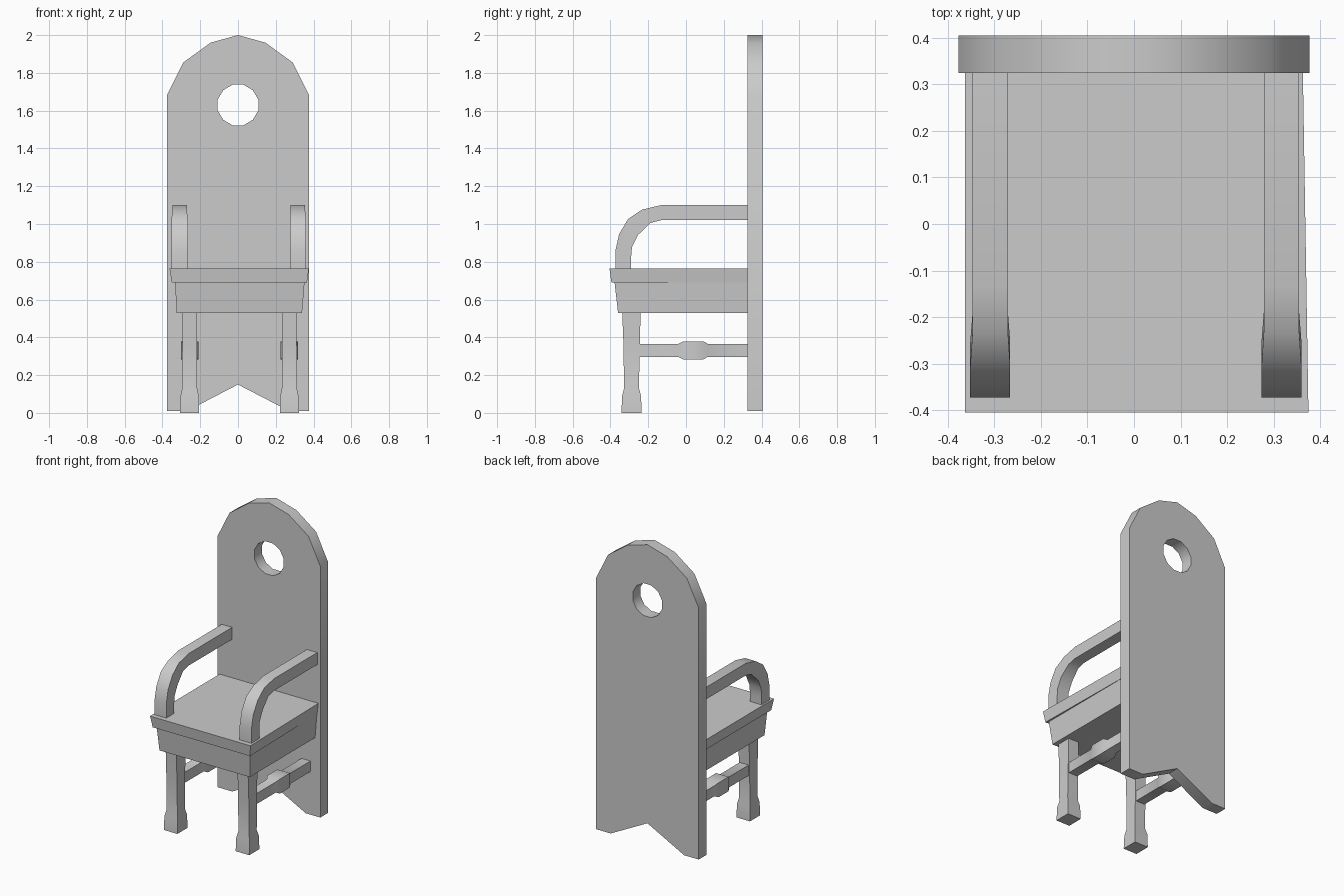
import bpy, bmesh, math
from mathutils import Vector

cube = bpy.data.objects.get("Cube")
if cube:
    bpy.data.objects.remove(cube, do_unlink=True)

mat = bpy.data.materials.new("grey wood")
mat.use_nodes = True
GREY = (0.6, 0.6, 0.6, 1)
mat.diffuse_color = GREY
mat.node_tree.nodes["Principled BSDF"].inputs["Base Color"].default_value = GREY


def finish(name, bm):
    bmesh.ops.recalc_face_normals(bm, faces=bm.faces)
    mesh = bpy.data.meshes.new(name)
    bm.to_mesh(mesh)
    bm.free()
    mesh.materials.append(mat)
    ob = bpy.data.objects.new(name, mesh)
    bpy.context.collection.objects.link(ob)
    return ob


def smooth(ob):
    bpy.ops.object.select_all(action='DESELECT')
    ob.select_set(True)
    bpy.context.view_layer.objects.active = ob
    bpy.ops.object.shade_smooth_by_angle(angle=math.radians(32))


def loft(name, rings):
    """Skin a list of equal-length vertex rings and cap both ends."""
    bm = bmesh.new()
    loops = [[bm.verts.new(p) for p in ring] for ring in rings]
    n = len(loops[0])
    for a, b in zip(loops, loops[1:]):
        for i in range(n):
            j = (i + 1) % n
            bm.faces.new((a[i], a[j], b[j], b[i]))
    bm.faces.new(loops[0])
    bm.faces.new(loops[-1])
    return finish(name, bm)


def rect_z(z, x0, x1, y0, y1):
    return [(x0, y0, z), (x1, y0, z), (x1, y1, z), (x0, y1, z)]


def rect_y(y, x0, x1, z0, z1):
    return [(x0, y, z0), (x1, y, z0), (x1, y, z1), (x0, y, z1)]


FRONT, BACK = 0.325, 0.405      # faces of the back board

# Back board: arched top, notched foot
half = [(0.27, 0.01), (0.377, 0.01), (0.377, 1.68), (0.29, 1.855), (0.145, 1.96)]
outline = [(0, 0.15)] + half + [(0, 2.0)] + [(-x, z) for x, z in reversed(half)]
board = loft("back_board", [[(x, y, z) for x, z in outline] for y in (FRONT, BACK)])

# Round hole through the board
ring = [(0.111 * math.cos(math.radians(15 + 30 * i)),
         1.63 + 0.111 * math.sin(math.radians(15 + 30 * i))) for i in range(12)]
cutter = loft("hole_cutter", [[(x, y, z) for x, z in ring] for y in (0.2, 0.5)])
cutter.hide_render = True
cut = board.modifiers.new("hole", 'BOOLEAN')
cut.operation = 'DIFFERENCE'
cut.solver = 'EXACT'
cut.object = cutter
bpy.context.view_layer.objects.active = board
bpy.ops.object.modifier_apply(modifier=cut.name)
bpy.data.objects.remove(cutter, do_unlink=True)
smooth(board)

# Seat slab and the tapered apron under it
seat = loft("seat", [rect_z(0.69, -0.35, 0.365, -0.395, FRONT),
                     rect_z(0.765, -0.363, 0.375, -0.405, FRONT)])
for v in seat.data.vertices:
    if v.co.x > 0 and v.co.y > 0:
        v.co.x -= 0.012
loft("apron", [rect_z(0.53, -0.325, 0.339, -0.36, FRONT),
               rect_z(0.69, -0.333, 0.352, -0.378, FRONT)])

# Arm side profile, outer edge then inner edge
outer = [(FRONT, 1.1), (-0.132, 1.1), (-0.233, 1.076), (-0.307, 1.026),
         (-0.354, 0.947), (-0.373, 0.862), (-0.373, 0.76)]
inner = [(FRONT, 1.02), (-0.132, 1.02), (-0.19, 1.005), (-0.254, 0.942),
         (-0.286, 0.878), (-0.291, 0.82), (-0.291, 0.76)]

for side, arm_x, leg_x in (("right", -0.309, -0.256), ("left", 0.317, 0.272)):
    # Arm: bent bar, slightly wider at the front post
    rings = []
    for (yo, zo), (yi, zi) in zip(outer, inner):
        w = 0.038 if yo > -0.25 else 0.043
        rings.append([(arm_x - w, yo, zo), (arm_x + w, yo, zo),
                      (arm_x + w, yi, zi), (arm_x - w, yi, zi)])
    smooth(loft(side + "_arm", rings))

    # Leg with a flared block foot
    leg = [(0, 0.05, -0.342, -0.235), (0.09, 0.048, -0.338, -0.238),
           (0.13, 0.04, -0.328, -0.249), (0.36, 0.039, -0.331, -0.245),
           (0.54, 0.039, -0.338, -0.24)]
    smooth(loft(side + "_leg", [rect_z(z, leg_x - w, leg_x + w, y0, y1)
                                for z, w, y0, y1 in leg]))

    # Stretcher with a swollen middle
    bar = [(-0.26, 0.033, 0.035), (-0.04, 0.033, 0.035), (-0.015, 0.046, 0.048),
           (0.09, 0.046, 0.048), (0.115, 0.033, 0.035), (FRONT, 0.033, 0.035)]
    smooth(loft(side + "_stretcher", [rect_y(y, leg_x - w, leg_x + w, 0.331 - h, 0.331 + h)
                                      for y, w, h in bar]))
